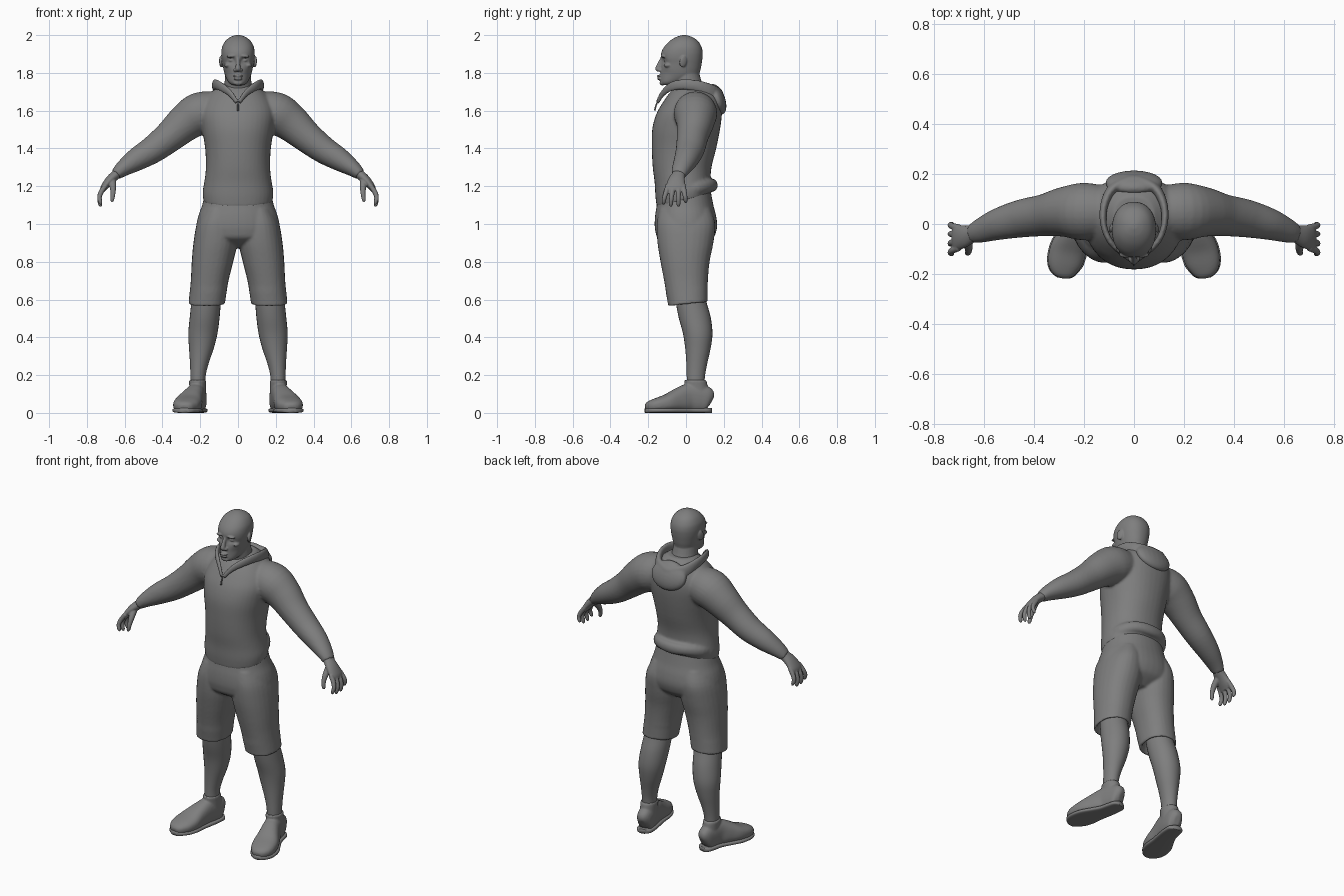
import bpy, bmesh, math
from mathutils import Vector, Matrix

grey = bpy.data.materials.new("plain grey")
grey.diffuse_color = (0.21, 0.21, 0.21, 1)


def tube(bm, pts, ref=(1, 0, 0), flat=False, sides=28, power=2.0, steps=4):
    """Smooth closed loft through (x, y, z, radius_u, radius_v) stations."""
    n, st = len(pts), []
    for i in range(n - 1):
        q = [pts[max(i - 1, 0)], pts[i], pts[i + 1], pts[min(i + 2, n - 1)]]
        for k in range(steps):
            t = k / steps
            st.append([0.5 * (2 * b + (c - a) * t + (2 * a - 5 * b + 4 * c - d) * t * t
                              + (3 * b - a - 3 * c + d) * t ** 3) for a, b, c, d in zip(*q)])
    st.append(list(pts[-1]))
    rings = []
    for i, s in enumerate(st):
        c = Vector(s[:3])
        t = (Vector(st[min(i + 1, len(st) - 1)][:3]) - Vector(st[max(i - 1, 0)][:3])).normalized()
        u = Vector(ref)
        if flat:
            v = Vector((0, 1, 0))
        else:
            u = (u - t * u.dot(t)).normalized()
            v = t.cross(u)
        ring = []
        for k in range(sides):
            a = 2 * math.pi * k / sides
            ca, sa = math.cos(a), math.sin(a)
            ring.append(bm.verts.new(
                c + u * s[3] * math.copysign(abs(ca) ** (2 / power), ca)
                + v * s[4] * math.copysign(abs(sa) ** (2 / power), sa)))
        rings.append(ring)
    for a, b in zip(rings, rings[1:]):
        for k in range(sides):
            j = (k + 1) % sides
            bm.faces.new((a[k], a[j], b[j], b[k]))
    bm.faces.new(rings[0][::-1])
    bm.faces.new(rings[-1])
    return [v for r in rings for v in r]


def body(bm, rows, **kw):
    """Upright loft from (z, y_front, y_back, half_width) rows."""
    return tube(bm, [(0, (f + b) / 2, z, w, (b - f) / 2) for z, f, b, w in rows], flat=True, **kw)


def ball(bm, c, r, rot=(0, 0, 0)):
    m = Matrix.Translation(c)
    for ang, ax in zip(rot, "XYZ"):
        m = m @ Matrix.Rotation(ang, 4, ax)
    bmesh.ops.create_uvsphere(bm, u_segments=20, v_segments=14, radius=1,
                              matrix=m @ Matrix.Diagonal((*r, 1)))


def finish(name, bm, voxel=0, smooth=0):
    """Make the object; optionally fuse its pieces into one soft skin."""
    bmesh.ops.recalc_face_normals(bm, faces=bm.faces)
    for f in bm.faces:
        f.smooth = True
    me = bpy.data.meshes.new(name)
    bm.to_mesh(me)
    bm.free()
    me.materials.append(grey)
    ob = bpy.data.objects.new(name, me)
    bpy.context.collection.objects.link(ob)
    if voxel:
        r = ob.modifiers.new("fuse", 'REMESH')
        r.mode, r.voxel_size, r.use_smooth_shade = 'VOXEL', voxel, True
        s = ob.modifiers.new("soften", 'SMOOTH')
        s.factor, s.iterations = 0.5, smooth
    return ob


def flip(pts, s):
    return [(p[0] * s, *p[1:]) for p in pts]


# hoodie: torso, sleeves and bunched hem
bm = bmesh.new()
vs = body(bm, [(1.09, -.155, .125, .182), (1.15, -.162, .135, .187), (1.22, -.166, .13, .178),
               (1.3, -.176, .135, .17), (1.4, -.181, .16, .174), (1.5, -.179, .18, .19),
               (1.58, -.158, .19, .20), (1.64, -.125, .188, .185), (1.69, -.09, .168, .15),
               (1.72, -.06, .14, .115), (1.745, -.03, .11, .08)], sides=40, power=2.2)
for v in vs:
    if v.co.z < 1.25:
        v.co.z += (v.co.y + .15) * .22 * (1.25 - v.co.z) / .16
for s in (1, -1):
    tube(bm, flip([(.10, .05, 1.60, .10, .10), (.20, .05, 1.585, .115, .113), (.28, .048, 1.535, .10, .10),
                   (.36, .035, 1.465, .084, .084), (.45, .022, 1.395, .076, .073),
                   (.54, 0, 1.34, .064, .061), (.61, -.025, 1.293, .05, .043),
                   (.648, -.04, 1.26, .038, .03)], s), ref=(0, 1, 0))
roll = [(.172, -.03, 1.17, .025, .012), (.155, .06, 1.19, .03, .018), (.09, .122, 1.205, .032, .024)]
tube(bm, roll + [(0, .142, 1.205, .034, .026)] + flip(roll, -1)[::-1], ref=(0, 0, 1))
finish("hoodie", bm, .008, 4)

# hood: standing collar and sack resting on the back
bm = bmesh.new()
collar = [(.006, -.15, 1.645, .012, .008), (.045, -.12, 1.695, .018, .010), (.095, -.07, 1.73, .025, .012),
          (.122, 0, 1.738, .028, .013), (.118, .08, 1.725, .032, .016), (.08, .145, 1.69, .045, .022)]
tube(bm, collar + [(0, .172, 1.67, .05, .028)] + flip(collar, -1)[::-1], ref=(0, 0, 1))
ball(bm, (0, .165, 1.66), (.115, .042, .085), (.35, 0, 0))
finish("hood", bm, .006, 4)

# zip line and pull on the chest
bm = bmesh.new()
tube(bm, [(0, -.147, 1.655, .004, .004), (0, -.158, 1.63, .004, .004), (0, -.166, 1.60, .005, .004)], sides=8)
finish("zip_pull", bm)

# shorts: pelvis plus two legs with hollow hems
bm = bmesh.new()
body(bm, [(.875, -.07, .08, .08), (.92, -.145, .14, .20), (.96, -.162, .16, .222), (1.0, -.166, .165, .22),
          (1.05, -.163, .158, .208), (1.1, -.155, .145, .19), (1.18, -.145, .13, .17)], sides=40, power=2.2)
for s in (1, -1):
    vs = tube(bm, flip([(.166, .01, .64, .074, .08), (.166, .01, .60, .078, .085), (.166, .01, .578, .084, .092),
                        (.166, .01, .576, .096, .104), (.163, .008, .60, .097, .106), (.15, 0, .7, .10, .116),
                        (.135, -.005, .8, .11, .13), (.12, -.003, .9, .116, .148), (.112, 0, 1.0, .106, .155),
                        (.10, -.005, 1.08, .08, .135)], s), flat=True, power=2.2)
    for v in vs:
        if v.co.z < .66:
            v.co.z += v.co.y * .11
finish("shorts", bm, .0075, 4)

for s, side in ((1, "left"), (-1, "right")):
    # bare lower leg
    bm = bmesh.new()
    tube(bm, flip([(.163, .02, .68, .07, .075), (.168, .025, .6, .077, .08), (.176, .045, .51, .079, .085),
                   (.186, .062, .42, .077, .078), (.194, .063, .34, .065, .067), (.205, .057, .26, .049, .055),
                   (.212, .052, .19, .04, .048), (.213, .05, .1, .04, .045)], s), flat=True)
    finish(side + "_lower_leg", bm)

    # shoe with ankle collar
    bm = bmesh.new()
    shape = [(.203, .133, .06, .018, .03), (.207, .115, .068, .04, .066), (.213, .07, .075, .047, .075),
             (.224, .015, .078, .05, .077), (.243, -.04, .066, .06, .065), (.262, -.1, .05, .073, .049),
             (.277, -.16, .039, .068, .038), (.282, -.2, .031, .045, .028), (.284, -.216, .028, .02, .014)]
    tube(bm, flip(shape, s), power=2.5)
    tube(bm, flip([(.213, .06, .09, .045, .062), (.213, .055, .14, .045, .06), (.214, .05, .172, .045, .058),
                   (.214, .05, .174, .036, .048)], s), flat=True)
    finish(side + "_shoe", bm, .006, 4)

    # sole plate
    bm = bmesh.new()
    tube(bm, flip([(x, y, .013, w + .004, .013) for x, y, z, w, h in shape], s), power=3.5)
    finish(side + "_sole", bm)

    # hand: palm, thumb and four curled fingers
    bm = bmesh.new()
    tube(bm, flip([(.625, -.03, 1.28, .034, .026), (.65, -.04, 1.258, .036, .026), (.68, -.05, 1.23, .045, .024),
                   (.708, -.054, 1.195, .052, .019), (.718, -.054, 1.175, .046, .013)], s), ref=(0, 1, 0))
    for y, dy, dz in ((-.096, -.022, .012), (-.068, -.012, 0), (-.04, 0, 0), (-.014, .012, .02)):
        tube(bm, flip([(.70, y, 1.205, .013, .013), (.724, y + dy * .4, 1.17, .0135, .0135),
                       (.734, y + dy * .8, 1.135 + dz / 2, .012, .012),
                       (.729, y + dy, 1.105 + dz, .011, .011), (.724, y + dy, 1.092 + dz, .006, .006)], s),
             ref=(0, 1, 0), sides=12)
    tube(bm, flip([(.665, -.06, 1.235, .02, .02), (.662, -.092, 1.195, .017, .017), (.662, -.11, 1.16, .013, .013),
                   (.666, -.116, 1.13, .011, .011), (.668, -.116, 1.117, .006, .006)], s), ref=(0, 1, 0), sides=12)
    finish(side + "_hand", bm, .004, 3)

# head and neck
bm = bmesh.new()
vs = body(bm, [(1.735, -.128, -.06, .03), (1.75, -.136, -.01, .05), (1.78, -.136, .06, .066),
               (1.81, -.135, .075, .075), (1.85, -.13, .083, .082), (1.88, -.134, .087, .087),
               (1.91, -.13, .088, .088), (1.94, -.114, .081, .083), (1.97, -.085, .062, .066),
               (1.99, -.052, .032, .04), (2.0, -.02, .002, .012)], sides=64, power=2.2, steps=6)
for v in vs:  # eye sockets and hollow cheeks
    for x, z, depth, size in ((.034, 1.868, .018, .018), (.055, 1.80, .007, .022)):
        d2 = (abs(v.co.x) - x) ** 2 + (v.co.z - z) ** 2
        if v.co.y < -.03:
            v.co.y += depth * math.exp(-d2 / (size * size))
tube(bm, [(0, .03, 1.62, .09, .09), (0, .022, 1.7, .078, .08), (0, .006, 1.76, .07, .075),
          (0, -.005, 1.82, .066, .07)], flat=True)
tube(bm, [(0, -.125, 1.88, .010, .010), (0, -.138, 1.85, .011, .014), (0, -.148, 1.822, .015, .016),
          (0, -.143, 1.808, .017, .010)], flat=True, sides=14)
ball(bm, (0, -.142, 1.783), (.025, .012, .007))
ball(bm, (0, -.14, 1.769), (.023, .012, .007))
ball(bm, (0, -.125, 1.747), (.027, .015, .014))
for s in (1, -1):
    ball(bm, (s * .015, -.138, 1.815), (.010, .012, .009))
    ball(bm, (s * .033, -.122, 1.889), (.028, .013, .008), (0, s * .12, 0))
    ball(bm, (s * .034, -.109, 1.866), (.015, .010, .009))
    ball(bm, (s * .055, -.095, 1.84), (.018, .022, .012))
    ball(bm, (s * .09, -.015, 1.86), (.008, .021, .031), (-.2, 0, s * .35))
finish("head", bm, .004, 3)
